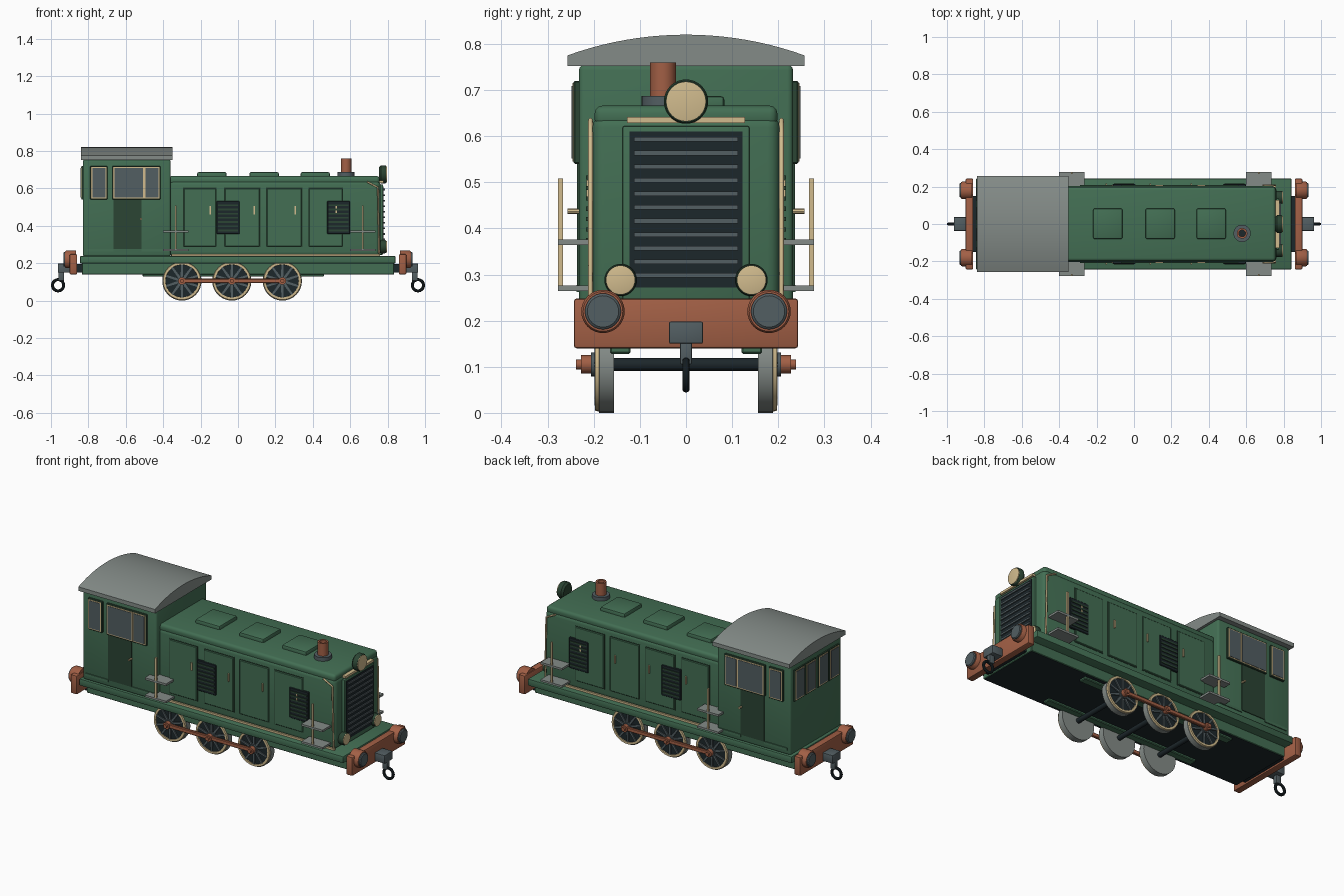
import bpy, bmesh, math
from mathutils import Vector

if "Cube" in bpy.data.objects:
    bpy.data.objects.remove(bpy.data.objects["Cube"])


def material(name, rgb):
    m = bpy.data.materials.new(name)
    m.diffuse_color = (*rgb, 1)
    m.use_nodes = True
    m.node_tree.nodes["Principled BSDF"].inputs["Base Color"].default_value = m.diffuse_color
    return m


GREEN = material("body green", (0.056, 0.158, 0.088))
DEEP = material("deep green", (0.024, 0.058, 0.033))
DARK = material("near black", (0.012, 0.020, 0.024))
STEEL = material("slate steel", (0.085, 0.112, 0.122))
GREY = material("light grey", (0.23, 0.26, 0.245))
BROWN = material("red brown", (0.36, 0.115, 0.06))
CREAM = material("cream", (0.64, 0.50, 0.27))


def finish(name, bm, mats, smooth=False):
    bmesh.ops.recalc_face_normals(bm, faces=bm.faces)
    me = bpy.data.meshes.new(name)
    bm.to_mesh(me)
    bm.free()
    for m in mats:
        me.materials.append(m)
    ob = bpy.data.objects.new(name, me)
    bpy.context.collection.objects.link(ob)
    if smooth:
        bpy.ops.object.select_all(action='DESELECT')
        ob.select_set(True)
        bpy.context.view_layer.objects.active = ob
        bpy.ops.object.shade_smooth_by_angle(angle=math.radians(35))
    return ob


def box(name, x, y, z, mat, bevel=0.0, seg=2, under=None):
    """Box from (min, max) ranges, optionally with another colour underneath."""
    bm = bmesh.new()
    bmesh.ops.create_cube(bm, size=1)
    for v in bm.verts:
        v.co = Vector([sum(r) / 2 + c * abs(r[1] - r[0]) for c, r in zip(v.co, (x, y, z))])
    if bevel:
        bmesh.ops.bevel(bm, geom=bm.edges[:], offset=bevel, segments=seg, profile=0.5, affect='EDGES')
    if under:
        bm.normal_update()
        for f in bm.faces:
            f.material_index = int(f.normal.z < -0.9)
    return finish(name, bm, [mat] + ([under] if under else []), bevel > 0)


def lathe(name, centre, axis, sign, profile, mat, n=32):
    """Revolve (radius, distance) points about the x, y or z axis."""
    bm = bmesh.new()
    rings = []
    for r, d in profile:
        ring = []
        for i in range(1 if r == 0 else n):
            t = 2 * math.pi * i / n
            u, w = r * math.cos(t), r * math.sin(t)
            p = {'x': (d * sign, u, w), 'y': (u, d * sign, w), 'z': (u, w, d * sign)}[axis]
            ring.append(bm.verts.new(Vector(p) + Vector(centre)))
        rings.append(ring)
    for a, b in zip(rings, rings[1:]):
        for i in range(n):
            q = [a[i % len(a)], a[(i + 1) % len(a)], b[(i + 1) % len(b)], b[i % len(b)]]
            bm.faces.new(list(dict.fromkeys(q)))
    return finish(name, bm, [mat], True)


def disc(name, centre, axis, sign, r, d0, d1, mat, n=32):
    return lathe(name, centre, axis, sign, [(0, d0), (r, d0), (r, d1), (0, d1)], mat, n)


def tube(name, pts, r, mat):
    cu = bpy.data.curves.new(name, 'CURVE')
    cu.dimensions = '3D'
    cu.bevel_depth, cu.bevel_resolution, cu.use_fill_caps = r, 2, True
    sp = cu.splines.new('POLY')
    sp.points.add(len(pts) - 1)
    for p, c in zip(sp.points, pts):
        p.co = (*c, 1)
    cu.materials.append(mat)
    ob = bpy.data.objects.new(name, cu)
    bpy.context.collection.objects.link(ob)


def side(s, a, b):
    return tuple(sorted((s * a, s * b)))


# Frame and running board
box("running_board", (-0.845, 0.842), (-0.243, 0.243), (0.198, 0.238), GREEN, 0.006)
box("frame", (-0.835, 0.835), (-0.19, 0.19), (0.14, 0.2), GREEN, 0.003, 1, DARK)

# Cab with curved roof
box("cab", (-0.83, -0.36), (-0.232, 0.232), (0.235, 0.755), GREEN, 0.012, 3)
bm = bmesh.new()
half, edge, peak = 0.257, 0.775, 0.82
R = (half ** 2 + (peak - edge) ** 2) / (2 * (peak - edge))
a0 = math.asin(half / R)
pts = [(-half, 0.752)] + [(R * math.sin(a0 * (k / 10 - 1)), peak - R + R * math.cos(a0 * (k / 10 - 1)))
                          for k in range(21)] + [(half, 0.752)]
f = bm.faces.new([bm.verts.new((-0.84, y, z)) for y, z in pts])
ext = bmesh.ops.extrude_face_region(bm, geom=[f])["geom"]
bmesh.ops.translate(bm, vec=(0.49, 0, 0), verts=[v for v in ext if isinstance(v, bmesh.types.BMVert)])
finish("cab_roof", bm, [GREY], True)

# Engine hood, roof cap, hatches
box("hood", (-0.37, 0.762), (-0.203, 0.203), (0.235, 0.645), GREEN, 0.026, 4)
box("hood_cap", (-0.37, 0.757), (-0.198, 0.198), (0.62, 0.666), GREEN, 0.016, 3)
for x in (-0.14, 0.14, 0.413):
    box("roof_hatch", (x - 0.078, x + 0.078), (-0.08, 0.083), (0.65, 0.687), GREEN, 0.008)

# Exhaust stack
disc("stack_base", (0.578, -0.05, 0), 'z', 1, 0.046, 0.66, 0.687, STEEL)
lathe("stack", (0.578, -0.05, 0), 'z', 1,
      [(0.028, 0.68), (0.028, 0.76), (0.018, 0.76), (0.018, 0.69)], BROWN)
disc("stack_opening", (0.578, -0.05, 0), 'z', 1, 0.018, 0.735, 0.74, DARK)

# Radiator with slats
box("radiator_surround", (0.74, 0.776), (-0.138, 0.138), (0.245, 0.622), GREEN, 0.005)
box("radiator_core", (0.75, 0.779), (-0.122, 0.122), (0.272, 0.61), DARK)
for i in range(11):
    z = 0.298 + i * 0.0295
    box("radiator_slat", (0.77, 0.786), (-0.113, 0.113), (z - 0.005, z + 0.005), STEEL)
box("radiator_trim", (0.75, 0.778), (-0.128, 0.128), (0.628, 0.641), CREAM)

# Lamps
for y, z, r in ((0, 0.675, 0.048), (-0.142, 0.288, 0.035), (0.142, 0.288, 0.035)):
    lathe("lamp_housing", (0.755, y, z), 'x', 1,
          [(0, 0), (r * 0.8, 0), (r, 0.01), (r, 0.032), (r * 0.93, 0.037), (0, 0.037)], DEEP)
    lathe("lamp_rim", (0.755, y, z), 'x', 1,
          [(r * 0.9, 0.036), (r * 0.9, 0.041), (r * 0.82, 0.042), (0, 0.042)], CREAM)

# Cab rear windows
for y in (-0.158, -0.056, 0.056, 0.158):
    for nm, g, d, m in (("rear_window_rim", 0, 0.838, DEEP), ("rear_window_trim", 0.005, 0.840, CREAM),
                        ("rear_window_pane", 0.011, 0.842, STEEL)):
        box(nm, (-d, -0.82), (y - 0.046 + g, y + 0.046 - g), (0.54 + g, 0.72 - g), m)

for s in (-1, 1):
    # Side windows
    for x0, x1, panes in ((-0.79, -0.698, [(-0.779, -0.709)]),
                          (-0.672, -0.415, [(-0.661, -0.507), (-0.494, -0.426)])):
        box("side_window_rim", (x0, x1), side(s, 0.22, 0.244), (0.54, 0.72), DEEP, 0.003, 1)
        for p0, p1 in panes:
            box("side_window_trim", (p0 - 0.006, p1 + 0.006), side(s, 0.23, 0.246), (0.545, 0.715), CREAM)
            box("side_window_pane", (p0, p1), side(s, 0.23, 0.248), (0.551, 0.709), STEEL)
    # Cab door, handle and base strip
    box("cab_door", (-0.665, -0.515), side(s, 0.22, 0.236), (0.275, 0.54), DEEP)
    disc("door_handle", (-0.518, 0, 0.437), 'y', s, 0.006, 0.23, 0.257, CREAM, 10)
    for x in ((-0.81, -0.665), (-0.515, -0.37)):
        box("cab_base_strip", x, side(s, 0.22, 0.237), (0.262, 0.277), GREEN)

    # Hood doors with shadow gap, handles
    for x0, x1, hx in ((-0.29, -0.118, -0.148), (-0.07, 0.115, 0.088), (0.155, 0.34, 0.305), (0.38, 0.558, 0.525)):
        box("door_gap", (x0 - 0.004, x1 + 0.004), side(s, 0.19, 0.2045), (0.286, 0.604), DEEP)
        box("hood_door", (x0, x1), side(s, 0.19, 0.209), (0.29, 0.6), GREEN, 0.003, 1)
        box("hood_door_handle", (hx - 0.004, hx + 0.004), side(s, 0.2, 0.216), (0.46, 0.505), CREAM)
    # Louvred vents
    for x in (-0.053, 0.538):
        box("vent_frame", (x - 0.061, x + 0.061), side(s, 0.19, 0.213), (0.355, 0.532), DARK, 0.003, 1)
        for i in range(7):
            z = 0.375 + i * 0.0225
            box("vent_slat", (x - 0.053, x + 0.053), side(s, 0.2, 0.217), (z - 0.0045, z + 0.0045), DEEP)

    # Handrail and lower trim
    tube("handrail", [(0.69, s * 0.207, 0.635), (0.748, s * 0.207, 0.605), (0.755, s * 0.207, 0.245)], 0.005, CREAM)
    box("hood_trim", (-0.355, 0.76), side(s, 0.195, 0.209), (0.238, 0.249), CREAM)

    # Steps with posts
    for x in (-0.333, 0.667):
        for z in (0.27, 0.37):
            box("step", (x - 0.068, x + 0.068), side(s, 0.198, 0.278), (z - 0.006, z + 0.006), GREY)
        box("step_post", (x - 0.005, x + 0.005), side(s, 0.267, 0.277), (0.265, 0.508), CREAM)

    # Wheels
    box("axle_rail", (-0.51, 0.46), side(s, 0.12, 0.165), (0.128, 0.145), GREEN, 0.004, 1)
    for x in (-0.3, -0.033, 0.237):
        c = (x, 0, 0.105)
        lathe("wheel_tyre", c, 'y', s, [(0, 0.156), (0.105, 0.156), (0.105, 0.188),
                                        (0.098, 0.191), (0.098, 0.188)], GREY)
        lathe("wheel_trim", c, 'y', s, [(0.103, 0.187), (0.1, 0.197), (0.088, 0.197), (0.086, 0.18)], CREAM)
        disc("wheel_recess", c, 'y', s, 0.096, 0.17, 0.1915, DARK)
        bm = bmesh.new()
        for i in range(10):
            t = math.pi * i / 5
            d, w = Vector((math.sin(t), 0, math.cos(t))), Vector((math.cos(t), 0, -math.sin(t)))
            base = [bm.verts.new(Vector(c) + d * r + w * k + Vector((0, s * y, 0)))
                    for y in (0.185, 0.198) for r, k in ((0.015, 0.007), (0.089, 0.005), (0.089, -0.005), (0.015, -0.007))]
            for q in ((0, 1, 2, 3), (4, 5, 6, 7), (0, 1, 5, 4), (1, 2, 6, 5), (2, 3, 7, 6), (3, 0, 4, 7)):
                bm.faces.new([base[j] for j in q])
        finish("wheel_spokes", bm, [STEEL])
        disc("wheel_hub", c, 'y', s, 0.026, 0.18, 0.206, STEEL, 20)
        disc("rod_boss", c, 'y', s, 0.02, 0.2, 0.228, BROWN, 16)
        disc("crank_pin", c, 'y', s, 0.011, 0.22, 0.238, BROWN, 12)
    box("coupling_rod", (-0.31, 0.25), side(s, 0.208, 0.224), (0.094, 0.117), BROWN, 0.003, 1)

for x in (-0.3, -0.033, 0.237):
    disc("axle", (x, -0.16, 0.105), 'y', 1, 0.014, 0, 0.32, DARK, 12)

# Buffer beams, buffers and couplings at both ends
for e in (-1, 1):
    box("buffer_beam", side(e, 0.86, 0.9), (-0.243, 0.243), (0.14, 0.248), BROWN, 0.006)
    box("beam_mount", side(e, 0.82, 0.865), (-0.15, 0.15), (0.15, 0.195), DARK)
    for s in (-1, 1):
        c = (0, s * 0.18, 0.22)
        lathe("buffer", c, 'x', e, [(0, 0.865), (0.047, 0.865), (0.047, 0.918), (0.043, 0.924), (0, 0.924)], BROWN)
        lathe("buffer_face", c, 'x', e, [(0.039, 0.92), (0.039, 0.93), (0.034, 0.934), (0, 0.934)], STEEL)
    box("coupler_block", side(e, 0.895, 0.963), (-0.037, 0.037), (0.15, 0.198), STEEL, 0.004)
    box("coupler_link", side(e, 0.93, 0.96), (-0.013, 0.013), (0.105, 0.155), STEEL, 0.004)
    bpy.ops.mesh.primitive_torus_add(location=(e * 0.962, 0, 0.082), rotation=(math.pi / 2, 0, 0),
                                     major_radius=0.03, minor_radius=0.008, major_segments=28, minor_segments=10)
    ring = bpy.context.object
    ring.name = "coupler_ring"
    ring.data.materials.append(DARK)
    bpy.ops.object.shade_smooth_by_angle()
